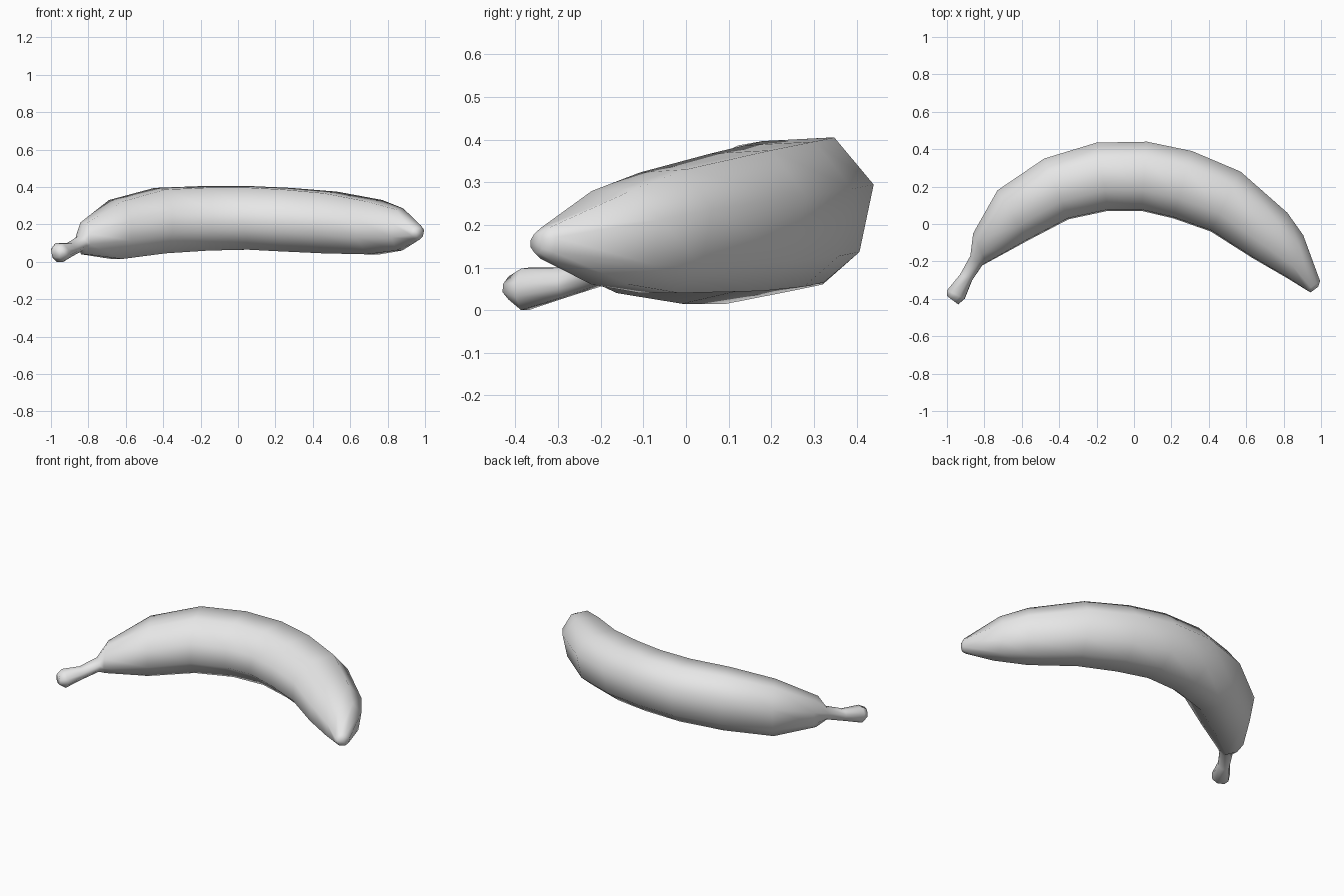
import bpy
import bmesh
from mathutils import Vector

default_cube = bpy.data.objects.get("Cube")
if default_cube:
    bpy.data.objects.remove(default_cube, do_unlink=True)


def make_material(name, colour):
    material = bpy.data.materials.new(name)
    material.use_nodes = True
    material.diffuse_color = colour
    material.node_tree.nodes["Principled BSDF"].inputs["Base Color"].default_value = colour
    return material


# Eight-sided cross-section: (outward, upward), each from -1 to 1
SECTION = [(1, .35), (.5, 1), (-.4, .95), (-.96, .3),
           (-1, -.38), (-.4, -1), (.37, -1), (.82, -.58)]

# Stations from stem to tip: outer-bend x y, inner-bend x y, bottom z, top z
STATIONS = [
    (-1, -.385, -.94, -.43, .025, .08),       # stem end
    (-1, -.355, -.905, -.4, 0, .1),           # stem knob
    (-.93, -.27, -.865, -.3, .03, .1),        # stem neck
    (-.875, -.17, -.81, -.22, .06, .135),     # stem root
    (-.86, -.05, -.79, -.21, .04, .21),       # shoulder
    (-.73, .18, -.57, -.09, .015, .33),       # body
    (-.48, .35, -.35, .025, .045, .395),
    (-.2, .435, -.14, .07, .06, .405),
    (.07, .44, .04, .07, .065, .405),
    (.31, .39, .21, .03, .055, .395),
    (.57, .28, .41, -.04, .045, .375),
    (.82, .06, .63, -.18, .04, .33),
    (.905, -.06, .82, -.29, .06, .285),       # taper
    (.995, -.305, .925, -.355, .12, .195),    # tip
    (.985, -.335, .945, -.365, .135, .18),    # tip end
]


def add_ring(bm, station):
    ox, oy, ix, iy, low, high = station
    centre = Vector(((ox + ix) / 2, (oy + iy) / 2, (low + high) / 2))
    outward = Vector(((ox - ix) / 2, (oy - iy) / 2, 0))
    upward = Vector((0, 0, (high - low) / 2))
    return [bm.verts.new(centre + outward * n + upward * v) for n, v in SECTION]


# Curved fruit, lofted through all the stations and capped at both ends
bm = bmesh.new()
rings = [add_ring(bm, station) for station in STATIONS]
sides = len(SECTION)
for a, b in zip(rings, rings[1:]):
    for i in range(sides):
        j = (i + 1) % sides
        bm.faces.new((a[i], a[j], b[j], b[i]))
bm.faces.new(rings[0])
bm.faces.new(rings[-1])
bmesh.ops.recalc_face_normals(bm, faces=bm.faces)
for face in bm.faces:
    face.smooth = True

mesh = bpy.data.meshes.new("banana")
bm.to_mesh(mesh)
bm.free()
mesh.materials.append(make_material("light grey", (.8, .8, .8, 1)))
banana = bpy.data.objects.new("banana", mesh)
bpy.context.collection.objects.link(banana)
